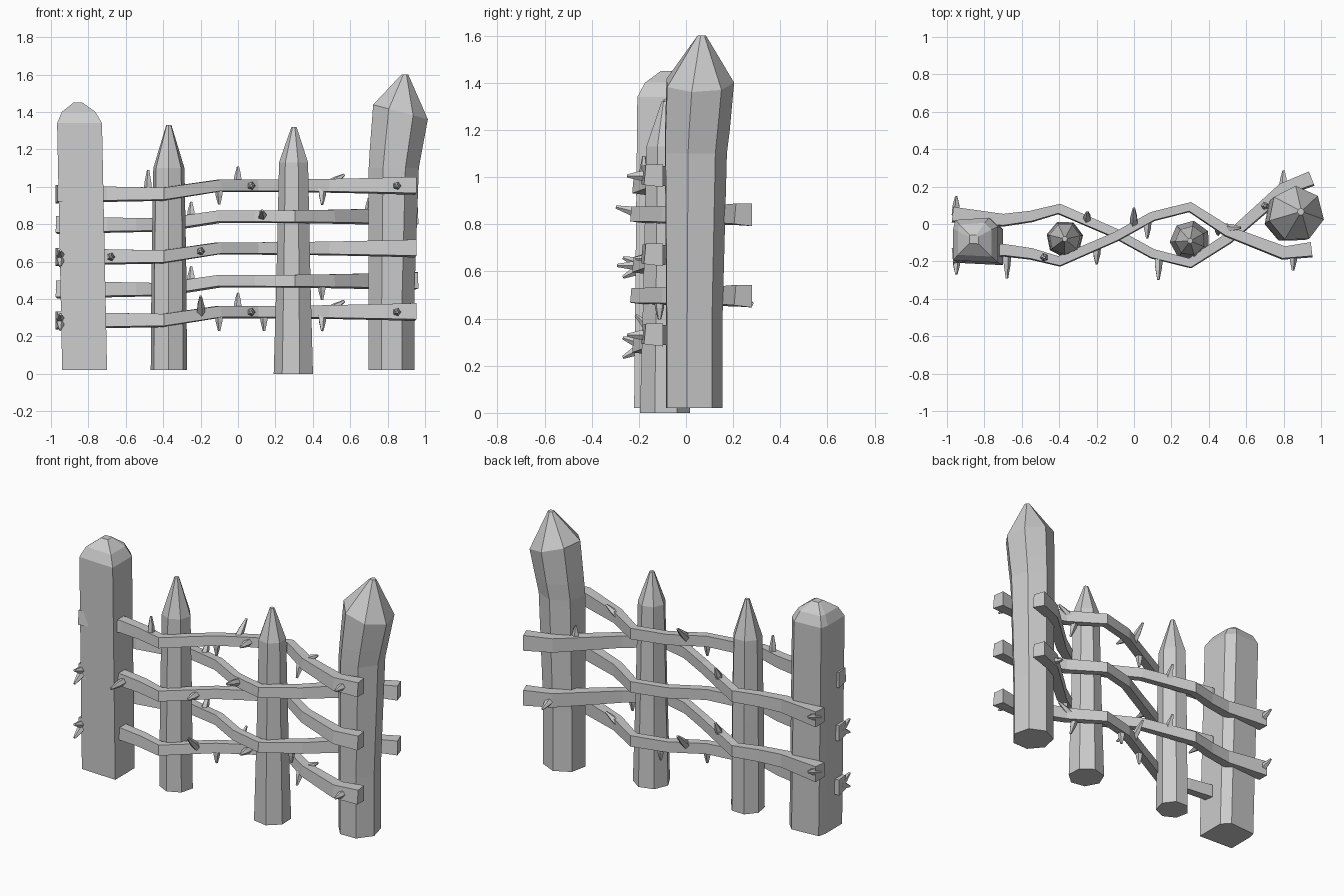
import bpy
import bmesh
import math
from mathutils import Vector

if "Cube" in bpy.data.objects:
    bpy.data.objects.remove(bpy.data.objects["Cube"])

grey = bpy.data.materials.new("plain grey")
grey.use_nodes = True
tone = (.6, .6, .6, 1)
grey.diffuse_color = tone
grey.node_tree.nodes["Principled BSDF"].inputs["Base Color"].default_value = tone


def loft(name, rings):
    """Skin equal-sized rings of points, with both ends capped."""
    bm = bmesh.new()
    loops = [[bm.verts.new(point) for point in ring] for ring in rings]
    for lower, upper in zip(loops, loops[1:]):
        for i in range(len(lower)):
            bm.faces.new((lower[i - 1], lower[i], upper[i], upper[i - 1]))
    bm.faces.new(loops[0])
    bm.faces.new(loops[-1])
    bmesh.ops.recalc_face_normals(bm, faces=bm.faces)
    mesh = bpy.data.meshes.new(name)
    bm.to_mesh(mesh)
    bm.free()
    mesh.materials.append(grey)
    obj = bpy.data.objects.new(name, mesh)
    bpy.context.collection.objects.link(obj)


def polygon(sides, turn):
    angles = [turn + math.tau * i / sides for i in range(sides)]
    return [(math.cos(angle), math.sin(angle)) for angle in angles]


# Posts: each level is a height and a scale; the head leans above the rails
def post(name, outline, centre, radius, levels, lean=0, slope=0):
    rings = []
    for z, scale in levels:
        shift = lean * max(0, z - 1)
        tilt = slope if (z, scale) == levels[-2] else 0
        size = radius * scale
        rings.append([(centre[0] + shift + u * size, centre[1] + abs(shift) / 2 + v * size, z + u * tilt)
                      for u, v in outline])
    loft(name, rings)


blocky = [(-1, -.9), (1, -1), (1, .6), (.6, 1), (-.9, .9), (-1, .5)]
post("blunt_post", blocky, (-.82, -.1), .12,
     [(.02, 1), (1.34, 1), (1.4, .75), (1.45, .2)], lean=-.08)
post("inner_post_right", polygon(7, .2), (-.37, -.08), .095,
     [(.02, 1.05), (.6, 1), (1.1, .9), (1.33, .15)])
post("inner_post_left", polygon(7, .5), (.3, -.09), .095,
     [(0, 1.15), (.5, 1), (1.13, .85), (1.32, .15)])
post("tall_post", polygon(7, -.2), (.82, .03), .125,
     [(.02, 1), (.4, 1), (1.1, 1.1), (1.2, 1.15), (1.4, 1.2), (1.6, .15)], lean=.12, slope=-.04)

# Rails: two strands swing to opposite sides of one centre line
KNOTS = [(-.97, .11), (-.7, .08), (-.55, .1), (-.4, .14), (-.1, .01),
         (.1, -.1), (.3, -.15), (.5, -.02), (.8, .17), (.95, .19)]


def swing(x):
    for (a, start), (b, end) in zip(KNOTS, KNOTS[1:]):
        if a <= x <= b:
            return start + (end - start) * (x - a) / (b - a)


def spine(x, strand, height):
    middle = max(0, x - .5) / 4 - .06
    sag = .045 * min(1, max(0, (-.1 - x) / .3))
    return Vector((x, middle + strand * swing(x), height - sag))


def rail(name, strand, height):
    points = [spine(x, strand, height) for x, _ in KNOTS]
    rings = []
    for i, point in enumerate(points):
        along = points[min(i + 1, len(points) - 1)] - points[max(i - 1, 0)]
        side = Vector((-along.y, along.x, 0)).normalized()
        swell = point.x ** 2 / 60
        wide = side * (.026 + swell)
        tall = Vector((0, 0, .033 + swell))
        rings.append([point - wide - tall * .8, point - wide * .8 + tall,
                      point + wide + tall, point + wide - tall])
    loft(name, rings)


# Thorns grow out of a rail at x, towards a direction
LEFT, BACK, UP = Vector((.1, 0, 0)), Vector((0, .1, 0)), Vector((0, 0, .1))
FRONT, DOWN = -BACK, -UP


def thorn(name, strand, height, x, growth):
    base = spine(x, strand, height)
    turn = growth.to_track_quat("Z", "Y")
    rings = []
    for t, radius in ((0, .025), (.5, .02), (1, .007)):
        rings.append([base + growth * t + turn @ Vector((u, v, 0)) * radius
                      for u, v in polygon(5, 0)])
    loft(name, rings)


spread = [(-.1, DOWN), (0, UP + BACK), (.07, FRONT), (.45, DOWN + FRONT / 2),
          (.47, LEFT + UP * .6), (.85, FRONT)]
end_pair = [(-.95, FRONT + DOWN / 2), (-.95, FRONT + UP / 3)]
back_pair = [(-.25, UP + BACK / 2), (-.95, BACK + UP / 3)]

# Each rail: strand (-1 front, 1 back), height, and its thorns
rails = {
    "front_rail_top": (-1, 1.005, spread + [(-.48, UP * 1.3)]),
    "front_rail_middle": (-1, .67, end_pair + [(-.68, FRONT * 1.5), (-.2, FRONT)]),
    "front_rail_bottom": (-1, .33, spread + end_pair + [(-.2, UP + FRONT), (.14, DOWN)]),
    "back_rail_upper": (1, .84, back_pair + [(.13, FRONT * 1.3 + UP / 3), (.7, UP)]),
    "back_rail_lower": (1, .495, back_pair + [(.8, BACK + DOWN / 3), (.45, DOWN)]),
}
for name, (strand, height, thorns) in rails.items():
    rail(name, strand, height)
    for x, growth in thorns:
        thorn(name + "_thorn", strand, height, x, growth)
